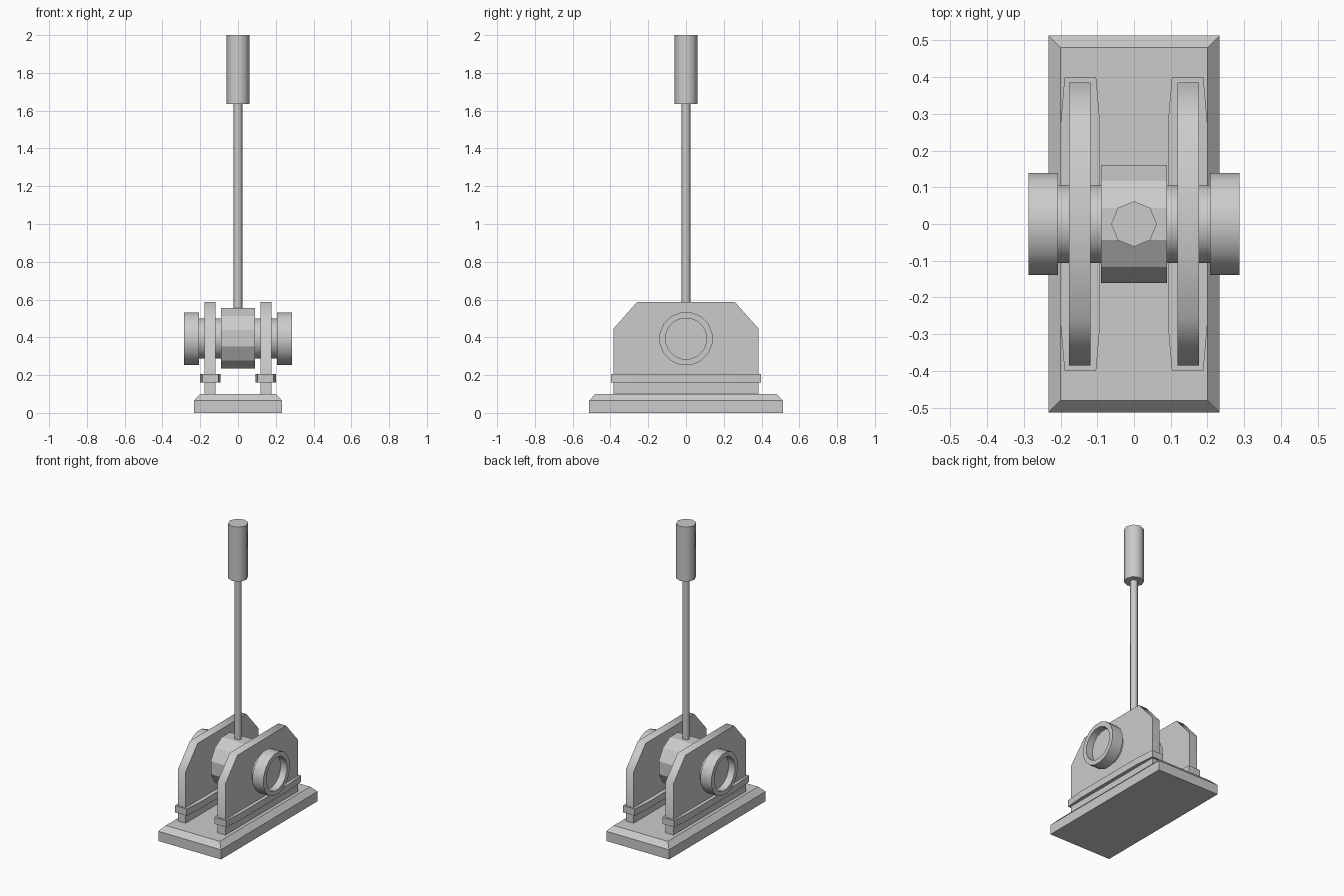
import bpy, bmesh, math
from mathutils import Matrix

if "Cube" in bpy.data.objects:
    bpy.data.objects.remove(bpy.data.objects["Cube"])

grey = bpy.data.materials.new("mid grey")
grey.diffuse_color = (0.6, 0.6, 0.6, 1)
grey.use_nodes = True
grey.node_tree.nodes["Principled BSDF"].inputs["Base Color"].default_value = grey.diffuse_color


def finish(name, bm, smooth=None):
    bmesh.ops.recalc_face_normals(bm, faces=bm.faces)
    me = bpy.data.meshes.new(name)
    bm.to_mesh(me)
    bm.free()
    ob = bpy.data.objects.new(name, me)
    bpy.context.collection.objects.link(ob)
    me.materials.append(grey)
    if smooth:
        bpy.ops.object.select_all(action='DESELECT')
        ob.select_set(True)
        bpy.context.view_layer.objects.active = ob
        bpy.ops.object.shade_smooth_by_angle(angle=math.radians(smooth))
    return ob


def prism(name, points, depth, smooth=None):
    """Extrude a closed 3D outline along a vector."""
    bm = bmesh.new()
    face = bm.faces.new([bm.verts.new(p) for p in points])
    new = bmesh.ops.extrude_face_region(bm, geom=[face], use_keep_orig=True)["geom"]
    bmesh.ops.translate(bm, vec=depth, verts=[g for g in new if isinstance(g, bmesh.types.BMVert)])
    return finish(name, bm, smooth)


def lathe(name, profile, sides, axis, phase=0, smooth=None, z=0):
    """Revolve (radius, along) points around the x or z axis."""
    bm = bmesh.new()
    rings = []
    for r, h in profile:
        ring = []
        for i in range(sides):
            a = phase + 2 * math.pi * i / sides
            c, s = r * math.cos(a), r * math.sin(a)
            ring.append(bm.verts.new((h, c, s + z) if axis == 'x' else (c, s, h + z)))
        rings.append(ring)
    for a, b in zip(rings, rings[1:]):
        for i in range(sides):
            j = (i + 1) % sides
            bm.faces.new((a[i], a[j], b[j], b[i]))
    bm.faces.new(rings[0])
    bm.faces.new(rings[-1])
    return finish(name, bm, smooth)


# base slab with bevelled top rim
bm = bmesh.new()
levels = [[bm.verts.new((sx * x, sy * y, z)) for sx, sy in ((-1, -1), (1, -1), (1, 1), (-1, 1))]
          for x, y, z in ((0.233, 0.513, 0), (0.233, 0.513, 0.065), (0.2, 0.48, 0.1))]
for a, b in zip(levels, levels[1:]):
    for i in range(4):
        j = (i + 1) % 4
        bm.faces.new((a[i], a[j], b[j], b[i]))
bm.faces.new(levels[0])
bm.faces.new(levels[-1])
finish("base", bm)

plate = [(-0.385, 0.1), (0.385, 0.1), (0.385, 0.445), (0.258, 0.588), (-0.258, 0.588), (-0.385, 0.445)]
band = [(-0.043, -0.398), (0.043, -0.398), (0.054, -0.27), (0.054, 0.27),
        (0.043, 0.398), (-0.043, 0.398), (-0.054, 0.27), (-0.054, -0.27)]
for side, s in (("left", -1), ("right", 1)):
    # upright cheek plate and the collar round its foot
    prism(side + "_cheek_plate", [(s * 0.148 - 0.029, y, z) for y, z in plate], (0.058, 0, 0), 60)
    prism(side + "_foot_collar", [(s * 0.146 + x, y, 0.16) for x, y in band], (0, 0, 0.045))
    # axle stub ending in a hollow cap
    lathe(side + "_axle", [(0.108, s * 0.08), (0.108, s * 0.215)], 16, 'x', math.pi / 16, 35, 0.393)
    lathe(side + "_axle_cap", [(0.142, s * 0.207), (0.142, s * 0.287), (0.11, s * 0.287),
                               (0.11, s * 0.24)], 16, 'x', math.pi / 16, 35, 0.393)

# pivot drum, lever rod and grip
lathe("pivot_drum", [(0.166, -0.09), (0.166, 0.09)], 12, 'x', math.pi / 12, None, 0.395)
lathe("lever_rod", [(0.023, 0.53), (0.023, 1.65)], 8, 'z', 0, 50)
lathe("grip", [(0.062, 1.635), (0.062, 2.0)], 8, 'z', 0, 50)
